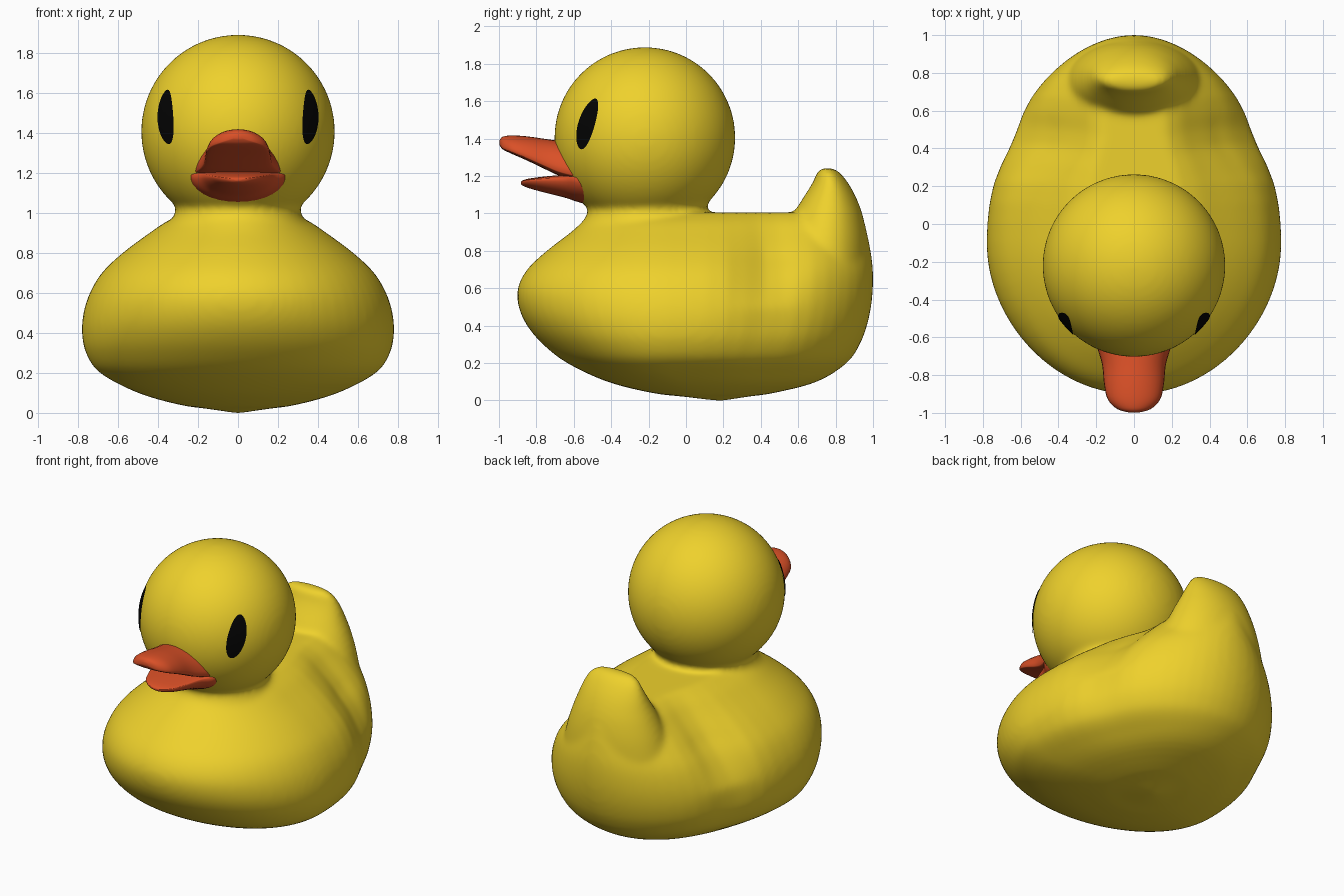
import bpy, bmesh
from math import sin, cos, pi, radians, sqrt, exp

if "Cube" in bpy.data.objects:
    bpy.data.objects.remove(bpy.data.objects["Cube"])


def material(name, rgb):
    m = bpy.data.materials.new(name)
    m.diffuse_color = (*rgb, 1)
    m.use_nodes = True
    m.node_tree.nodes["Principled BSDF"].inputs["Base Color"].default_value = m.diffuse_color
    return m


YELLOW = material("yellow", (0.86, 0.64, 0.025))
ORANGE = material("orange", (0.70, 0.08, 0.02))
BLACK = material("black", (0.001, 0.001, 0.001))


def dense(rows, n=4):
    # Catmull-Rom interpolation between section rows
    out = []
    for i in range(len(rows) - 1):
        a, b, c, d = (rows[max(0, min(len(rows) - 1, i + k))] for k in (-1, 0, 1, 2))
        for j in range(n):
            t = j / n
            out.append([0.5 * (2 * q + (r - p) * t + (2 * p - 5 * q + 4 * r - s) * t * t
                               + (3 * q - p - 3 * r + s) * t ** 3)
                        for p, q, r, s in zip(a, b, c, d)])
    return out + [list(rows[-1])]


def loft(bm, rings):
    # Skin closed rings and cap both ends
    vs = [[bm.verts.new(p) for p in ring] for ring in rings]
    n = len(vs[0])
    for a, b in zip(vs, vs[1:]):
        for i in range(n):
            bm.faces.new((a[i], a[(i + 1) % n], b[(i + 1) % n], b[i]))
    bm.faces.new(vs[0][::-1])
    bm.faces.new(vs[-1])


def flat_ring(z, yf, yb, w, mid, n=64, pinch=0.0):
    # Horizontal egg-shaped ring, widest at y = mid; pinch hollows the flanks
    pts = []
    for i in range(n):
        t = 2 * pi * i / n
        s = sin(t)
        y = mid + s * ((yb - mid) if s > 0 else (mid - yf))
        k = 1 - pinch * exp(-((y - 0.45) / 0.16) ** 2)
        pts.append((w * k * cos(t), y, z))
    return pts


def finish(name, bm, mat):
    bmesh.ops.recalc_face_normals(bm, faces=bm.faces)
    me = bpy.data.meshes.new(name)
    bm.to_mesh(me)
    bm.free()
    me.materials.append(mat)
    for p in me.polygons:
        p.use_smooth = True
    ob = bpy.data.objects.new(name, me)
    bpy.context.collection.objects.link(ob)
    return ob


# Body: height, front y, back y, half width
bm = bmesh.new()
trunk = [(0.0, 0.15, 0.21, 0.02), (0.02, -0.01, 0.33, 0.15), (0.04, -0.18, 0.47, 0.29),
         (0.1, -0.42, 0.70, 0.50), (0.2, -0.635, 0.86, 0.69), (0.3, -0.765, 0.93, 0.76),
         (0.4, -0.85, 0.968, 0.78), (0.5, -0.895, 0.99, 0.772), (0.6, -0.90, 1.0, 0.74),
         (0.7, -0.85, 1.0, 0.68), (0.8, -0.745, 0.988, 0.575), (0.9, -0.615, 0.968, 0.44),
         (0.96, -0.55, 0.95, 0.35), (1.005, -0.5, 0.90, 0.25)]
loft(bm, [flat_ring(z, f, b, w, -0.1 if z > 0.15 else (f + b) / 2 * (1 - z / 0.15) - z / 1.5,
                    pinch=min(0.05, 0.12 * z) + min(0.13, max(0, 0.5 * (z - 0.5))))
          for z, f, b, w in dense(trunk)])

# Neck
neck = [(0.85, -0.60, 0.16, 0.38), (0.94, -0.56, 0.14, 0.345), (1.01, -0.525, 0.115, 0.31),
        (1.12, -0.53, 0.11, 0.31)]
loft(bm, [flat_ring(z, f, b, w, -0.205) for z, f, b, w in dense(neck)])

# Upturned tail, growing out of the rump
tail = [(0.45, 0.45, 0.88, 0.36), (0.6, 0.46, 0.96, 0.38), (0.7, 0.47, 0.975, 0.375),
        (0.85, 0.51, 0.97, 0.335), (0.97, 0.56, 0.95, 0.29), (1.05, 0.605, 0.925, 0.255),
        (1.12, 0.65, 0.893, 0.225), (1.18, 0.685, 0.855, 0.195), (1.22, 0.70, 0.82, 0.165),
        (1.243, 0.725, 0.785, 0.12)]
loft(bm, [flat_ring(z, f, b, w, (f + b) / 2) for z, f, b, w in dense(tail)])

# Head, fused with the body
HEAD_Y, HEAD_Z, R = -0.22, 1.405, 0.484
head = bmesh.ops.create_uvsphere(bm, u_segments=64, v_segments=40, radius=R)["verts"]
bmesh.ops.translate(bm, verts=head, vec=(0, HEAD_Y, HEAD_Z))
body = finish("body_and_head", bm, YELLOW)
rm = body.modifiers.new("fuse", "REMESH")
rm.mode = "VOXEL"
rm.voxel_size = 0.016
rm.use_smooth_shade = True
sm = body.modifiers.new("soften", "SMOOTH")
sm.factor = 0.5
sm.iterations = 18


# Bill halves: y, half width, top z, bottom z; edge is the relative lip height
def bill(name, rows, edge):
    b = bmesh.new()
    rings = []
    for y, w, top, bot in dense(rows):
        lip = bot + edge * (top - bot)
        ring = []
        for i in range(32):
            t = 2 * pi * i / 32
            s = sin(t)
            ring.append((w * cos(t), y, lip + s * ((top - lip) if s > 0 else (lip - bot))))
        rings.append(ring)
    loft(b, rings)
    return finish(name, b, ORANGE)


bill("upper_bill", [(-0.54, 0.225, 1.36, 1.175), (-0.60, 0.215, 1.375, 1.182),
                    (-0.68, 0.187, 1.388, 1.203), (-0.75, 0.168, 1.398, 1.235),
                    (-0.85, 0.158, 1.412, 1.283), (-0.93, 0.138, 1.417, 1.318),
                    (-0.98, 0.088, 1.410, 1.343), (-0.998, 0.025, 1.39, 1.368)], 0.12)
bill("lower_bill", [(-0.50, 0.245, 1.212, 1.04), (-0.58, 0.235, 1.212, 1.062),
                    (-0.65, 0.185, 1.207, 1.085), (-0.75, 0.147, 1.198, 1.11),
                    (-0.83, 0.112, 1.188, 1.132), (-0.87, 0.065, 1.178, 1.147),
                    (-0.883, 0.018, 1.168, 1.158)], 0.85)

# Eyes: slanted ovals wrapped on the head
for side, name in ((1, "left_eye"), (-1, "right_eye")):
    b = bmesh.new()

    def on_head(u, v):
        az = radians(49.3 + 7.2 * u + 3.6 * v)
        z = 0.073 + 0.135 * v
        r = sqrt(R * R - z * z)
        k = 1.008
        return (side * k * r * sin(az), HEAD_Y - k * r * cos(az), HEAD_Z + k * z)

    centre = b.verts.new(on_head(0, 0))
    rings = [[b.verts.new(on_head(q * cos(pi * i / 16), q * sin(pi * i / 16)))
              for i in range(32)] for q in (0.25, 0.5, 0.75, 1.0)]
    for i in range(32):
        j = (i + 1) % 32
        tri = (centre, rings[0][i], rings[0][j])
        b.faces.new(tri if side > 0 else tri[::-1])
        for p, q in zip(rings, rings[1:]):
            quad = (p[i], q[i], q[j], p[j])
            b.faces.new(quad if side > 0 else quad[::-1])
    finish(name, b, BLACK)
